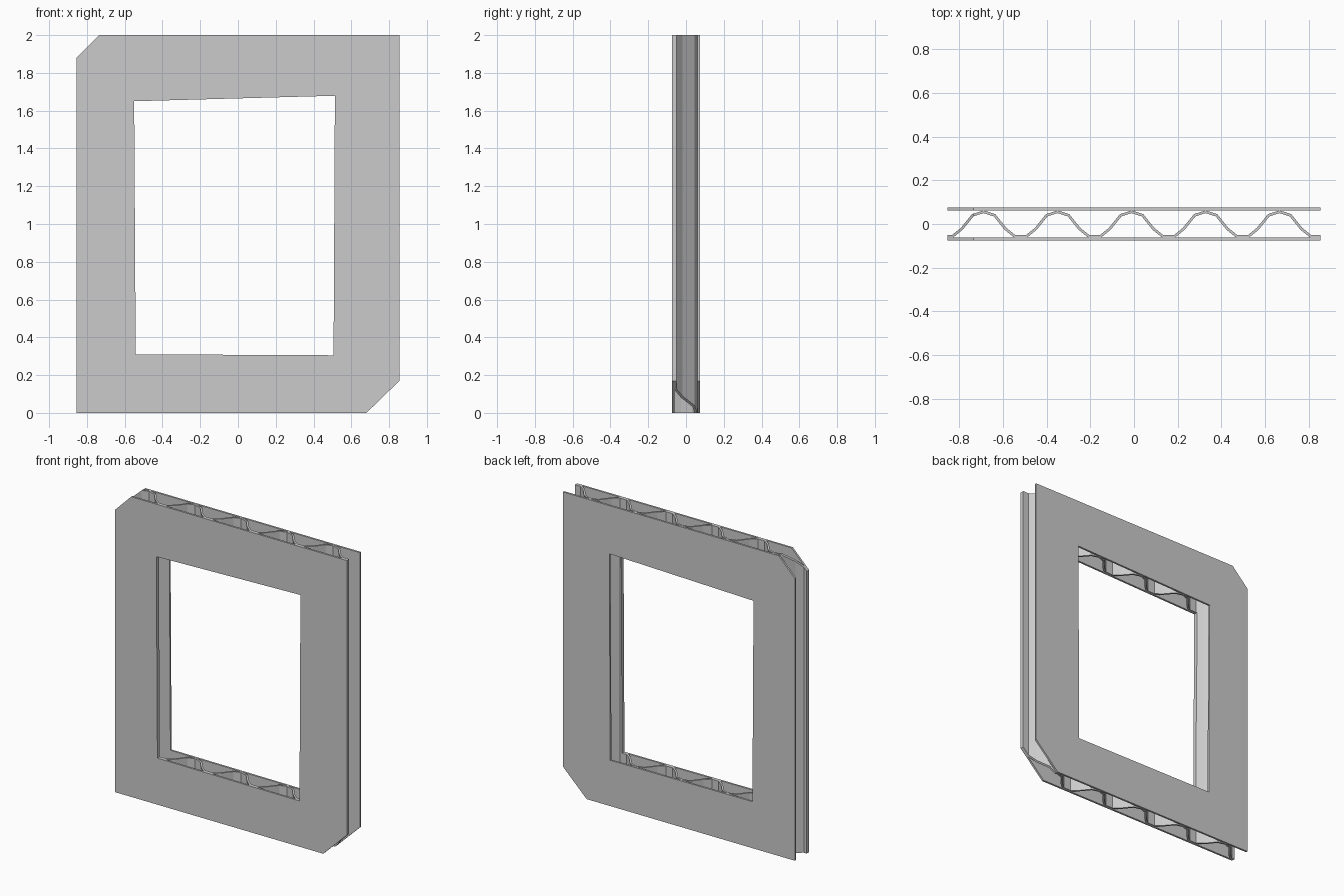
import bpy, bmesh
from mathutils import Vector

if "Cube" in bpy.data.objects:
    bpy.data.objects.remove(bpy.data.objects["Cube"])

OUTER = [(-.855, 0), (.68, 0), (.855, .17), (.855, 2), (-.735, 2), (-.855, 1.88)]
HOLE = [(-.542, .31), (.506, .305), (.513, 1.679), (-.55, 1.65)]


def to_object(name, bm):
    bmesh.ops.recalc_face_normals(bm, faces=bm.faces[:])
    mesh = bpy.data.meshes.new(name)
    bm.to_mesh(mesh)
    bm.free()
    ob = bpy.data.objects.new(name, mesh)
    bpy.context.collection.objects.link(ob)
    return ob


def extrude(bm, vec):
    res = bmesh.ops.extrude_face_region(bm, geom=bm.faces[:], use_keep_orig=True)
    moved = [g for g in res["geom"] if isinstance(g, bmesh.types.BMVert)]
    bmesh.ops.translate(bm, vec=vec, verts=moved)


def frame(name, y0, y1):
    """Chamfered panel outline with the window opening, extruded along y."""
    bm = bmesh.new()
    edges = []
    for loop in (OUTER, HOLE):
        vs = [bm.verts.new((x, y0, z)) for x, z in loop]
        edges += [bm.edges.new((vs[i - 1], vs[i])) for i in range(len(vs))]
    bmesh.ops.triangle_fill(bm, edges=edges, use_beauty=True, use_dissolve=False)
    extrude(bm, (0, y1 - y0, 0))
    return to_object(name, bm)


# Outer sheets
frame("front_sheet", -.075, -.062)
frame("back_sheet", .062, .075)

# Corrugated core: low-poly wave with constant wall thickness
PERIOD, HALF = .339, .006
CYCLE = [(0, .056), (.05, .04), (.1, -.022), (.142, -.056),
         (.197, -.056), (.239, -.022), (.289, .04)]
path = [Vector((-.011 + k * PERIOD + x, y)) for k in range(-3, 3) for x, y in CYCLE]
sides = ([], [])
for i, p in enumerate(path):
    a = (p - path[i - 1]).normalized() if i else (path[1] - p).normalized()
    b = (path[i + 1] - p).normalized() if i + 1 < len(path) else a
    na, nb = Vector((-a.y, a.x)), Vector((-b.y, b.x))
    n = (na + nb).normalized()
    n *= HALF / n.dot(na)
    sides[0].append(p + n)
    sides[1].append(p - n)
bm = bmesh.new()
rows = [[bm.verts.new((p.x, p.y, -.1)) for p in s] for s in sides]
for i in range(len(path) - 1):
    bm.faces.new((rows[0][i], rows[0][i + 1], rows[1][i + 1], rows[1][i]))
extrude(bm, (0, 0, 2.2))
core = to_object("corrugated_core", bm)

# Trim the core to the panel outline and opening
cutter = frame("core_trim", -.1, .1)
cutter.hide_render = True
mod = core.modifiers.new("trim", "BOOLEAN")
mod.operation = "INTERSECT"
mod.solver = "EXACT"
mod.object = cutter
bpy.context.view_layer.objects.active = core
bpy.ops.object.modifier_apply(modifier=mod.name)
bpy.data.objects.remove(cutter)
